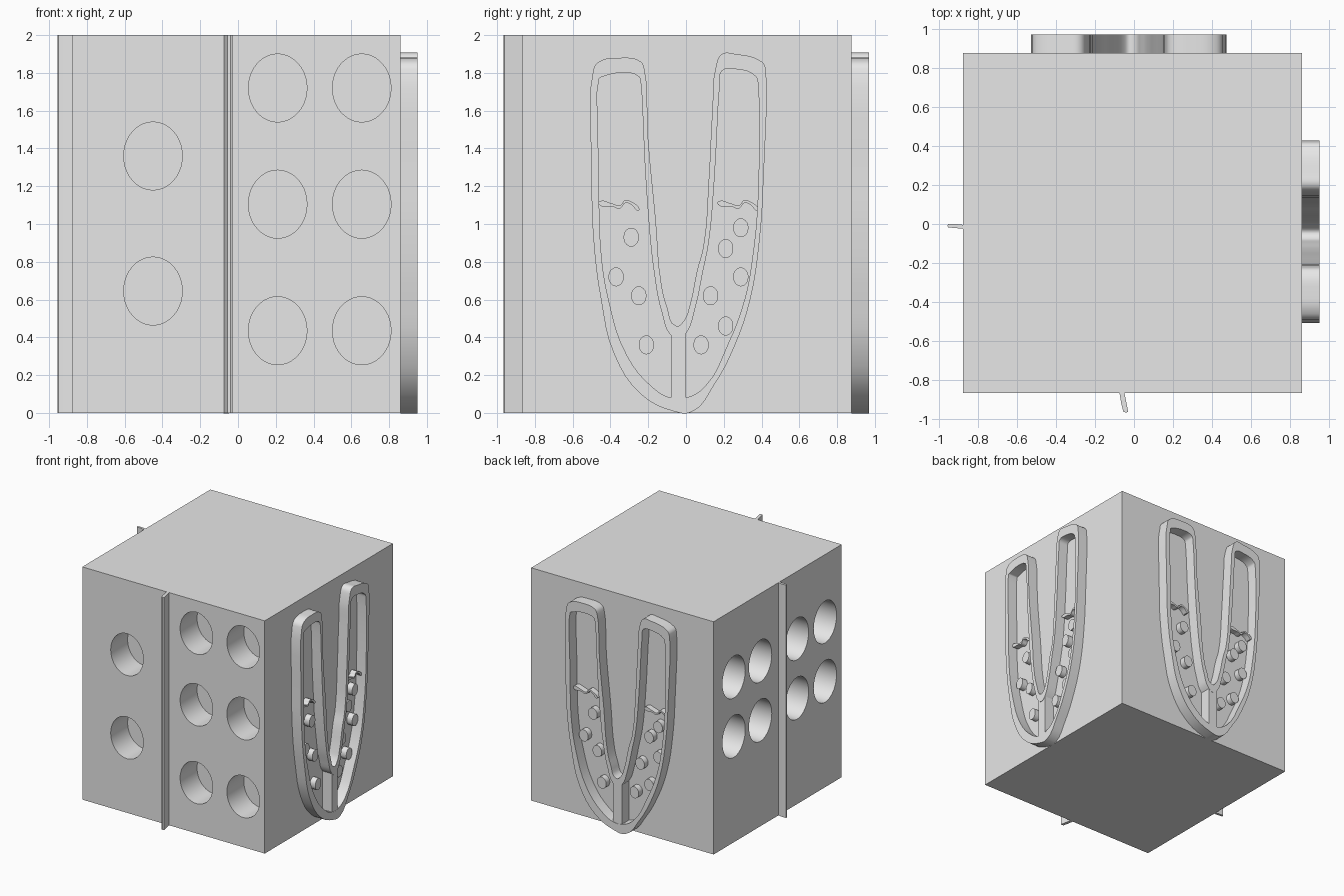
import bpy, math
from mathutils import Matrix, Vector

old = bpy.data.objects.get("Cube")
if old:
    bpy.data.objects.remove(old, do_unlink=True)

grey = bpy.data.materials.new("plain grey")
grey.use_nodes = True
colour = (0.8, 0.8, 0.8, 1)
grey.diffuse_color = colour
grey.node_tree.nodes["Principled BSDF"].inputs["Base Color"].default_value = colour


def activate(obj):
    bpy.ops.object.select_all(action='DESELECT')
    obj.select_set(True)
    bpy.context.view_layer.objects.active = obj


def finish(obj):
    activate(obj)
    obj.data.materials.clear()
    obj.data.materials.append(grey)
    bpy.ops.object.shade_smooth_by_angle(angle=math.radians(35))
    return obj


def prism(name, outlines, height, frame, smooth=True):
    """Closed outlines (hundredths of a unit) filled and extruded from the frame's plane."""
    curve = bpy.data.curves.new(name, 'CURVE')
    curve.dimensions = '2D'
    curve.fill_mode = 'BOTH'
    curve.extrude = height / 2
    curve.resolution_u = 4
    for outline in outlines:
        spline = curve.splines.new('BEZIER')
        spline.bezier_points.add(len(outline) - 1)
        spline.use_cyclic_u = True
        for point, (u, v) in zip(spline.bezier_points, outline):
            point.co = (u / 100, v / 100, 0)
            kind = 'AUTO' if smooth else 'VECTOR'
            point.handle_left_type = point.handle_right_type = kind
    obj = bpy.data.objects.new(name, curve)
    bpy.context.collection.objects.link(obj)
    activate(obj)
    bpy.ops.object.convert(target='MESH')
    obj = bpy.context.object
    obj.data.transform(frame @ Matrix.Translation((0, 0, height / 2)))
    return finish(obj)


def oval(u, v, ru, rv, count=8):
    turns = [math.tau * i / count for i in range(count)]
    return [(u + ru * math.cos(t), v + rv * math.sin(t)) for t in turns]


def frame(u, v, w, origin):
    m = Matrix((u, v, w)).transposed().to_4x4()
    m.translation = Vector(origin)
    return m


# Body block
LEFT, RIGHT, FRONT, BACK = -0.875, 0.86, -0.865, 0.875
bpy.ops.mesh.primitive_cube_add(size=1)
body = bpy.context.object
body.name = "body_block"
body.data.transform(Matrix.Translation(((LEFT + RIGHT) / 2, (FRONT + BACK) / 2, 1))
                    @ Matrix.Diagonal((RIGHT - LEFT, BACK - FRONT, 2, 1)))

# Round blind holes in the front and the -x side
DEPTH = 0.23
front_holes = [(-45, z) for z in (136, 64.5)]
front_holes += [(x, z) for x in (21, 65.5) for z in (172, 110.5, 43.5)]
side_holes = [(y, z) for y in (-60, -24, 26, 64) for z in (142, 91)]
front_frame = frame((1, 0, 0), (0, 0, 1), (0, -1, 0), (0, FRONT - DEPTH, 0))
side_frame = frame((0, -1, 0), (0, 0, 1), (-1, 0, 0), (LEFT - DEPTH, 0, 0))
for holes, place, out in ((front_holes, front_frame, (0, 1, 0)),
                          (side_holes, side_frame, (1, 0, 0))):
    for u, v in holes:
        bpy.ops.mesh.primitive_cylinder_add(vertices=40, radius=1, depth=2 * DEPTH)
        cutter = bpy.context.object
        cutter.hide_render = True
        base = place @ Vector((u / 100, v / 100, 0)) + Vector(out) * DEPTH
        local = place.to_3x3().to_4x4()
        local.translation = base
        cutter.data.transform(local @ Matrix.Diagonal((0.155, 0.18, 1, 1)))
        cut = body.modifiers.new("hole", 'BOOLEAN')
        cut.operation = 'DIFFERENCE'
        cut.solver = 'EXACT'
        cut.object = cutter
        activate(body)
        bpy.ops.object.modifier_apply(modifier=cut.name)
        bpy.data.objects.remove(cutter, do_unlink=True)
finish(body)

# Thin upright fins
flat = Matrix.Identity(4)
prism("front_fin", [[(-7.5, -86), (-6.5, -92), (-5.5, -96), (-4, -96.5), (-3, -96),
                     (-4, -91), (-5, -86)]], 2, flat, False)
prism("side_fin", [[(-87, -2.5), (-92, -2), (-95, -1.8), (-95.5, -1), (-95, 0),
                    (-91, 0), (-87, -0.5)]], 2, flat, False)

# Two-legged raised emblem: rim, divider, ripples and studs
rim_outer = [(-49, 182), (-46, 186), (-35, 188), (-24, 186), (-22, 182), (-20, 145),
             (-16, 102), (-13, 68), (-10, 56), (-5, 46), (-1, 49), (2, 57), (6, 76),
             (9, 87), (12, 123), (14, 161), (16, 184), (19, 190), (26, 190), (40, 186),
             (42, 183), (41, 123), (39, 92), (34, 60), (26, 36), (15, 15), (3, 0.5),
             (-7, 1), (-24, 10), (-38, 31), (-45, 60), (-49, 92), (-50, 123)]
rim_inner = [(-46, 177), (-44, 178), (-34, 180), (-25, 178), (-24, 175), (-21, 118),
             (-16, 68), (-13, 54), (-8, 41), (-4, 39), (0, 42), (5, 56), (9, 75), (12, 90),
             (15, 123), (18, 175), (19, 181), (26, 182), (37, 178), (38, 175), (38, 113),
             (35, 81), (31, 60), (22, 36), (10, 14), (0, 8), (-8, 8), (-17, 13), (-31, 30),
             (-41, 60), (-45, 86), (-46, 123)]
studs = [(-29, 93), (-37, 72), (-25, 62), (-21, 36), (29, 98), (21, 87), (29, 72),
         (13, 62), (21, 46), (8, 36)]
ripple = [(0, 1), (7, 0), (11, -1), (14, 2), (17, 1), (21, -2)]


def ripple_outline(u, v):
    upper = [(u + a, v + b + 0.8) for a, b in ripple]
    lower = [(u + a, v + b - 0.8) for a, b in reversed(ripple)]
    return upper + lower


def emblem(side, place, height):
    prism(side + "_emblem_rim", [rim_outer, rim_inner], height, place)
    prism(side + "_emblem_divider", [[(-8, 6), (0, 6), (0, 45), (-8, 45)]],
          height - 0.002, place, False)
    prism(side + "_emblem_studs", [oval(u, v, 4, 5) for u, v in studs], 0.05, place)
    prism(side + "_emblem_ripples", [ripple_outline(-46, 110), ripple_outline(17, 110)],
          0.05, place)


emblem("right", frame((0, 1, 0), (0, 0, 1), (1, 0, 0), (RIGHT, 0, 0)), 0.09)
emblem("back", frame((-1.07, 0, 0), (0, 0, 1), (0, 1, 0), (-0.07, BACK, 0)), 0.095)
